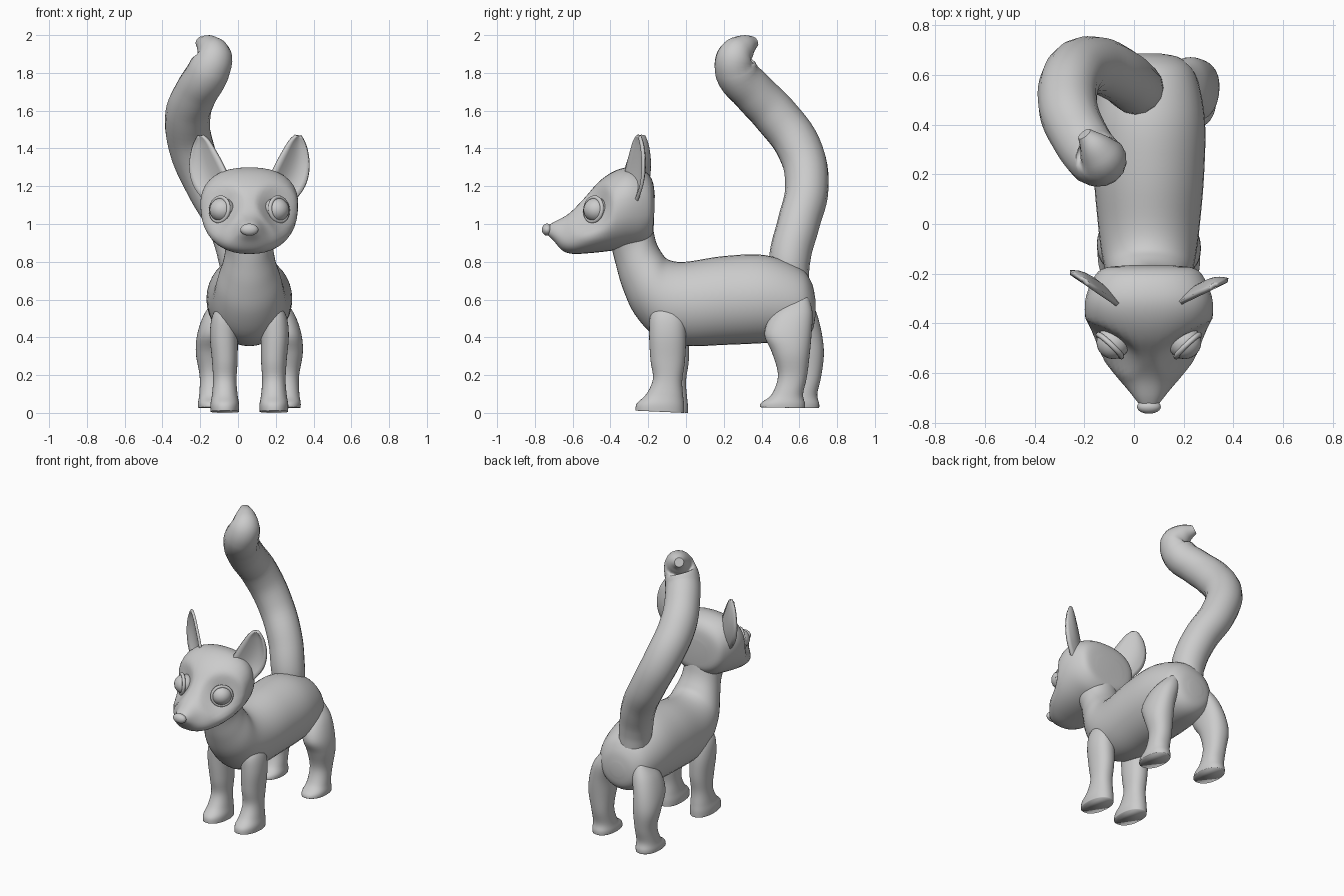
import bpy, bmesh, math
from mathutils import Vector

cube = bpy.data.objects.get("Cube")
if cube:
    bpy.data.objects.remove(cube, do_unlink=True)

MID = 0.06      # x of the body's own middle line
SEG = 36

gray = bpy.data.materials.new("soft_gray")
gray.use_nodes = True
gray.diffuse_color = (0.6, 0.6, 0.6, 1)
gray.node_tree.nodes["Principled BSDF"].inputs["Base Color"].default_value = (0.6, 0.6, 0.6, 1)


def finish(name, bm):
    """Turn a bmesh into a smooth shaded object."""
    bmesh.ops.recalc_face_normals(bm, faces=bm.faces)
    mesh = bpy.data.meshes.new(name)
    bm.to_mesh(mesh)
    bm.free()
    mesh.materials.append(gray)
    mesh.shade_smooth()
    ob = bpy.data.objects.new(name, mesh)
    bpy.context.collection.objects.link(ob)
    return ob


def smooth_rows(rows, steps=5):
    """Catmull-Rom interpolation through rows of numbers."""
    out = []
    for i in range(len(rows) - 1):
        a, b, c, d = (rows[max(0, min(len(rows) - 1, i + k))] for k in (-1, 0, 1, 2))
        for s in range(steps):
            t = s / steps
            out.append([0.5 * (2 * q + (r - p) * t + (2 * p - 5 * q + 4 * r - w) * t * t
                               + (3 * q - p - 3 * r + w) * t ** 3)
                        for p, q, r, w in zip(a, b, c, d)])
    return out + [rows[-1]]


def loft(name, rows, power=2.0):
    """Skin rings: x, half width, first edge y z, second edge y z, optional pear shape."""
    bm = bmesh.new()
    rings = []
    for x, w, y1, z1, y2, z2, *pear in smooth_rows(rows):
        ring = []
        for k in range(SEG):
            a = math.tau * k / SEG
            c, s = math.cos(a), math.sin(a)
            c = math.copysign(abs(c) ** (2 / power), c)
            s = math.copysign(abs(s) ** (2 / power), s)
            c *= 1 - sum(pear) * s
            ring.append(bm.verts.new((x + w * c, (y1 + y2) / 2 + s * (y1 - y2) / 2,
                                      (z1 + z2) / 2 + s * (z1 - z2) / 2)))
        rings.append(ring)
    for r0, r1 in zip(rings, rings[1:]):
        for k in range(SEG):
            n = (k + 1) % SEG
            bm.faces.new((r0[k], r0[n], r1[n], r1[k]))
    bm.faces.new(rings[0])
    bm.faces.new(rings[-1])
    return finish(name, bm)


def ball(name, loc, size):
    bm = bmesh.new()
    bmesh.ops.create_uvsphere(bm, u_segments=24, v_segments=16, radius=1)
    for v in bm.verts:
        v.co = Vector(loc) + Vector(p * q for p, q in zip(v.co, size))
    return finish(name, bm)


# Body and neck, rump to throat: half width, top y z, bottom y z
body = [(0.05, 0.685, 0.60, 0.685, 0.51), (0.13, 0.665, 0.69, 0.665, 0.43),
        (0.19, 0.6, 0.77, 0.59, 0.385), (0.225, 0.42, 0.835, 0.42, 0.37),
        (0.222, 0.2, 0.83, 0.2, 0.36), (0.205, 0.0, 0.8, 0.0, 0.355),
        (0.19, -0.09, 0.81, -0.15, 0.395), (0.17, -0.13, 0.85, -0.27, 0.52),
        (0.14, -0.16, 0.91, -0.335, 0.66), (0.125, -0.18, 1.0, -0.37, 0.78),
        (0.14, -0.21, 1.08, -0.4, 0.9)]
loft("body", [(MID, *r) for r in body])

# Head, back of skull to muzzle tip; last number narrows the top of the ring
head_rows = [(0.1, -0.165, 1.15, -0.17, 1.0, 0), (0.185, -0.178, 1.23, -0.18, 0.94, -0.05),
             (0.225, -0.22, 1.28, -0.23, 0.89, -0.08), (0.255, -0.3, 1.3, -0.32, 0.87, -0.08),
             (0.252, -0.38, 1.28, -0.42, 0.855, 0), (0.21, -0.46, 1.225, -0.52, 0.845, 0.15),
             (0.15, -0.54, 1.135, -0.6, 0.842, 0.25), (0.1, -0.62, 1.055, -0.655, 0.86, 0.25),
             (0.058, -0.7, 1.01, -0.7, 0.91, 0.1), (0.03, -0.74, 0.985, -0.73, 0.94, 0)]
head = loft("head", [(MID, *r) for r in head_rows], 2.3)
ball("nose", (MID, -0.735, 0.97), (0.048, 0.028, 0.032))

# Legs, hip to sole: x offset, half width, front y z, back y z
front_leg = [(0.1, 0.03, -0.13, 0.6, -0.06, 0.6), (0.125, 0.066, -0.185, 0.53, -0.01, 0.52),
             (0.135, 0.074, -0.195, 0.42, 0.0, 0.42), (0.13, 0.068, -0.188, 0.28, -0.005, 0.28),
             (0.13, 0.062, -0.175, 0.18, -0.02, 0.17), (0.13, 0.068, -0.21, 0.1, -0.015, 0.09),
             (0.13, 0.076, -0.26, 0.05, -0.01, 0.04), (0.13, 0.075, -0.268, 0.012, -0.01, 0.0)]
hind_leg = [(0.13, 0.04, 0.56, 0.61, 0.65, 0.61), (0.16, 0.075, 0.46, 0.53, 0.67, 0.53),
            (0.19, 0.085, 0.415, 0.42, 0.665, 0.42), (0.2, 0.083, 0.455, 0.32, 0.655, 0.31),
            (0.195, 0.068, 0.487, 0.2, 0.64, 0.19), (0.195, 0.07, 0.455, 0.1, 0.62, 0.1),
            (0.195, 0.077, 0.4, 0.055, 0.63, 0.05), (0.195, 0.076, 0.39, 0.03, 0.63, 0.025)]
for side, sx in (("left", 1), ("right", -1)):
    for part, rows, shift in (("front_leg", front_leg, 0.02), ("hind_leg", hind_leg, 0.075)):
        placed = []
        for x, w, y1, z1, y2, z2 in rows:
            # the right legs step further back toward the foot
            dy = shift * min(1, max(0, (0.6 - z1) / 0.25)) if sx < 0 else 0
            placed.append((MID + sx * x, w, y1 + dy, z1, y2 + dy, z2))
        loft(f"{side}_{part}", placed, 2.2)

    # Eye in a hollow of the head, with a raised lid around it
    eye = Vector((MID + sx * 0.143, -0.475, 1.075))
    facing = Vector((sx * 0.68, -0.72, 0.1)).normalized()
    for v in head.data.vertices:
        reach = max(0, 1 - (v.co - eye - facing * 0.03).length / 0.15)
        v.co -= facing * 0.07 * reach
    ball(f"{side}_eye", eye, (0.068, 0.068, 0.064))
    bpy.ops.mesh.primitive_torus_add(
        major_segments=28, minor_segments=10, major_radius=0.064, minor_radius=0.011,
        location=eye + facing * 0.02, rotation=facing.to_track_quat('Z', 'Y').to_euler())
    lid = bpy.context.object
    lid.name = f"{side}_eyelid"
    lid.data.materials.append(gray)
    lid.data.shade_smooth()

    # Cupped ear: inner x z, outer x z, from root to tip
    ear = [(0.1, 1.22, 0.23, 1.11), (0.14, 1.31, 0.295, 1.2), (0.178, 1.38, 0.318, 1.3),
           (0.215, 1.44, 0.305, 1.4), (0.247, 1.47, 0.275, 1.465)]
    y_in, y_out = (-0.325, -0.23) if sx > 0 else (-0.335, -0.2)
    bm = bmesh.new()
    grid = []
    for x1, z1, x2, z2 in smooth_rows(ear):
        line = []
        for k in range(9):
            t = k / 8
            x, z = x1 + (x2 - x1) * t, z1 + (z2 - z1) * t
            y = y_in + (y_out - y_in) * (x - 0.11) / 0.2
            y += 0.22 * (x2 - x1) * math.sin(math.pi * t)
            line.append(bm.verts.new((MID + sx * x, y, z)))
        grid.append(line)
    for l0, l1 in zip(grid, grid[1:]):
        for k in range(8):
            bm.faces.new((l0[k], l0[k + 1], l1[k + 1], l1[k]))
    ob = finish(f"{side}_ear", bm)
    mod = ob.modifiers.new("thickness", 'SOLIDIFY')
    mod.thickness = 0.018
    mod.offset = 0

# Tail: x, y, z, radius from root to curled tip
path = [(0.02, 0.55, 0.68, 0.1), (0.005, 0.55, 0.82, 0.11), (-0.05, 0.595, 1.0, 0.112),
        (-0.16, 0.64, 1.2, 0.115), (-0.245, 0.6, 1.4, 0.12), (-0.265, 0.47, 1.58, 0.12),
        (-0.22, 0.355, 1.7, 0.115), (-0.155, 0.265, 1.81, 0.113), (-0.13, 0.262, 1.885, 0.1),
        (-0.155, 0.305, 1.935, 0.07), (-0.2, 0.362, 1.965, 0.03)]
curve = bpy.data.curves.new("tail", 'CURVE')
curve.dimensions = '3D'
curve.bevel_depth = 1
curve.bevel_resolution = 6
curve.resolution_u = 6
curve.use_fill_caps = True
spline = curve.splines.new('BEZIER')
spline.bezier_points.add(len(path) - 1)
for p, (x, y, z, r) in zip(spline.bezier_points, path):
    p.co = (x, y, z)
    p.radius = r
    p.handle_left_type = p.handle_right_type = 'AUTO'
curve.materials.append(gray)
tail = bpy.data.objects.new("tail", curve)
bpy.context.collection.objects.link(tail)
bpy.ops.object.select_all(action='DESELECT')
tail.select_set(True)
bpy.context.view_layer.objects.active = tail
bpy.ops.object.convert(target='MESH')
bpy.context.object.data.shade_smooth()
